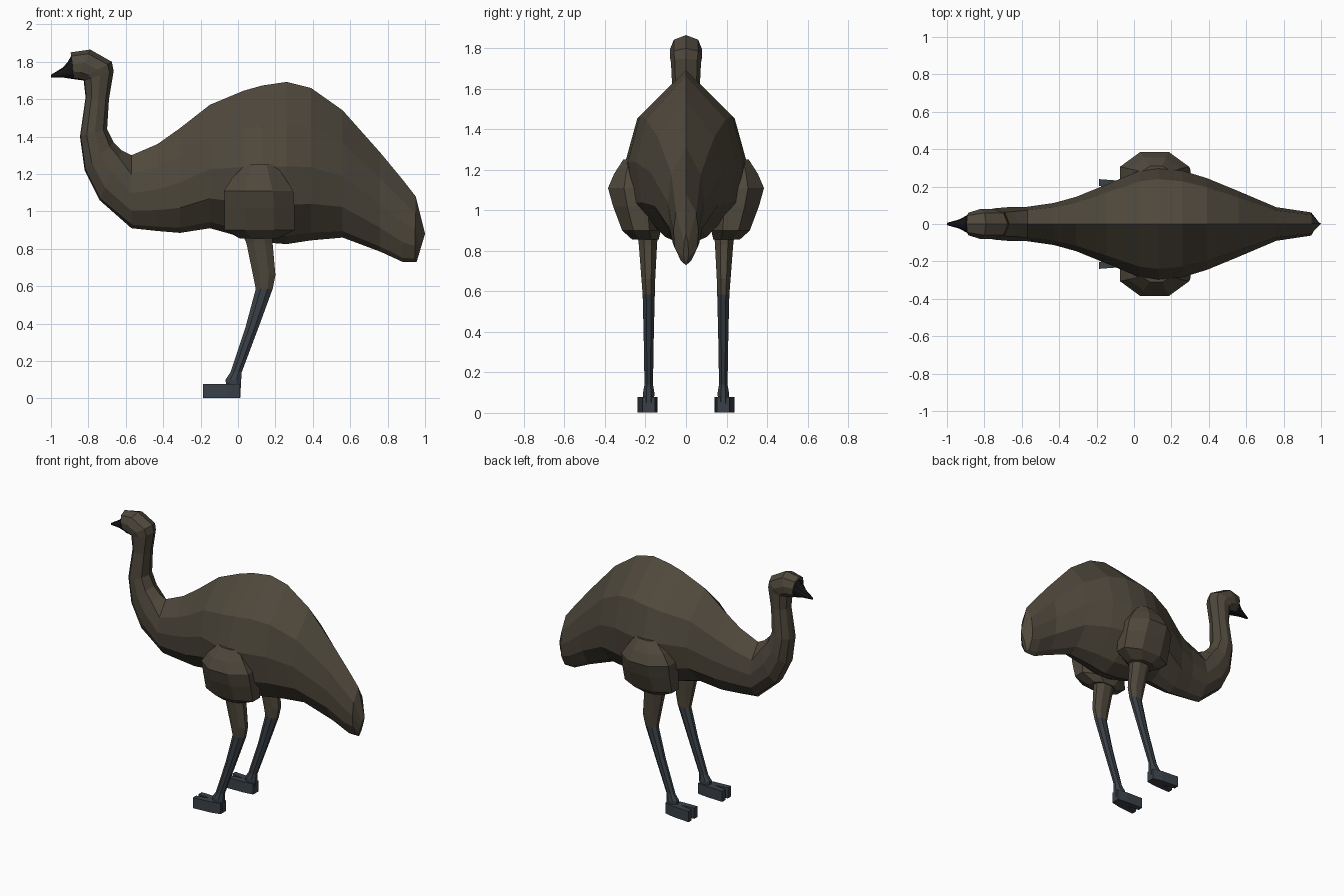
import bpy, bmesh, math


def material(name, rgb):
    m = bpy.data.materials.new(name)
    m.diffuse_color = (*rgb, 1)
    return m


FEATHER = material("brown feathers", (0.078, 0.065, 0.045))
SKIN = material("blue grey skin", (0.042, 0.053, 0.065))
BLACK = material("black beak", (0.008, 0.008, 0.009))


def loft(name, rings, mat):
    """Skin a list of equal-length closed rings and cap both ends."""
    bm = bmesh.new()
    loops = [[bm.verts.new(p) for p in r] for r in rings]
    n = len(loops[0])
    for a, b in zip(loops, loops[1:]):
        for i in range(n):
            j = (i + 1) % n
            bm.faces.new((a[i], a[j], b[j], b[i]))
    bm.faces.new(loops[0])
    bm.faces.new(loops[-1][::-1])
    bmesh.ops.recalc_face_normals(bm, faces=bm.faces)
    me = bpy.data.meshes.new(name)
    bm.to_mesh(me)
    bm.free()
    me.materials.append(mat)
    ob = bpy.data.objects.new(name, me)
    bpy.context.collection.objects.link(ob)
    return ob


# Cross-section: (share of half width, share of height from low to high)
HALF = [(0, 1), (.8, .74), (1, .48), (.9, .24), (.36, .05), (0, 0)]
NECK = [(0, 1), (.75, .86), (1, .55), (.9, .25), (.45, .03), (0, 0)]


def section(s, shape):
    """s = low x, low z, high x, high z, half width."""
    lx, lz, hx, hz, w = s
    outline = shape + [(-a, t) for a, t in shape[-2:0:-1]]
    return [(lx + (hx - lx) * t, a * w, lz + (hz - lz) * t) for a, t in outline]


# Body from tail to chest
body = [(.955, .73, 1.0, .88, .012), (.945, .73, .95, 1.08, .062),
        (.88, .73, .88, 1.17, .072), (.76, .785, .76, 1.315, .09),
        (.56, .86, .56, 1.54, .175), (.39, .845, .39, 1.66, .245),
        (.26, .825, .26, 1.692, .285), (.13, .835, .13, 1.673, .30),
        (.03, .86, .03, 1.645, .285), (-.15, .91, -.15, 1.57, .21),
        (-.31, .885, -.31, 1.445, .145), (-.43, .895, -.43, 1.36, .112),
        (-.57, .91, -.57, 1.30, .092)]
loft("body", [section(s, HALF) for s in body], FEATHER)

# Neck and head
neck = [(-.74, 1.06, -.62, 1.325, .09), (-.82, 1.22, -.665, 1.37, .085),
        (-.845, 1.40, -.70, 1.44, .08), (-.815, 1.61, -.69, 1.60, .068),
        (-.825, 1.70, -.665, 1.75, .074), (-.84, 1.705, -.675, 1.80, .08),
        (-.86, 1.705, -.79, 1.865, .08), (-.875, 1.71, -.895, 1.85, .06)]
loft("neck_and_head", [section(body[-1], HALF)] + [section(s, NECK) for s in neck], FEATHER)

# Beak
beak = [(-.83, 1.70, -.885, 1.843, .062), (-.90, 1.71, -.91, 1.80, .04),
        (-.93, 1.715, -.935, 1.77, .025), (-1.0, 1.717, -1.0, 1.73, .006)]
loft("beak", [section(s, NECK) for s in beak], BLACK)


def ring(x, y, z, rx, ry, n=8):
    k = 1 / math.cos(math.pi / n)
    return [(x + rx * k * math.cos(a), y + ry * k * math.sin(a), z)
            for a in (2 * math.pi * (i + .5) / n for i in range(n))]


# Limbs as stacked rings: x, y, z, x radius, y radius
thigh = [(.12, .26, 1.25, .08, .05), (.11, .255, 1.18, .14, .10),
         (.11, .25, 1.11, .185, .135), (.115, .24, 1.02, .187, .12),
         (.115, .22, .90, .187, .095), (.11, .20, .855, .10, .065)]
upper = [(.10, .19, .90, .085, .052), (.115, .188, .83, .07, .045),
         (.14, .186, .66, .06, .034), (.14, .184, .585, .045, .03)]
shank = [(.14, .184, .585, .045, .03), (.075, .184, .38, .035, .025),
         (-.01, .184, .14, .03, .021), (-.025, .184, .10, .042, .028),
         (-.022, .184, .005, .034, .024)]


def toe(name, s, y0, y1):
    """Flat block running forward and outward from the ankle."""
    ends = [(.012, y0, .024), (-.06, (y0 + y1) / 2, .024), (-.188, y1, .018)]
    loft(name, [[(x, s * (y + dy), z) for dy, z in
                 ((-h, .002), (h, .002), (h, .078), (-h, .078))]
                for x, y, h in ends], SKIN)


for side, s in (("left", -1), ("right", 1)):
    for part, rows, mat in (("thigh", thigh, FEATHER), ("upper_leg", upper, FEATHER),
                            ("shank", shank, SKIN)):
        loft(f"{side}_{part}", [ring(x, s * y, z, rx, ry) for x, y, z, rx, ry in rows], mat)
    toe(f"{side}_inner_toe", s, .178, .158)
    toe(f"{side}_outer_toe", s, .19, .222)
